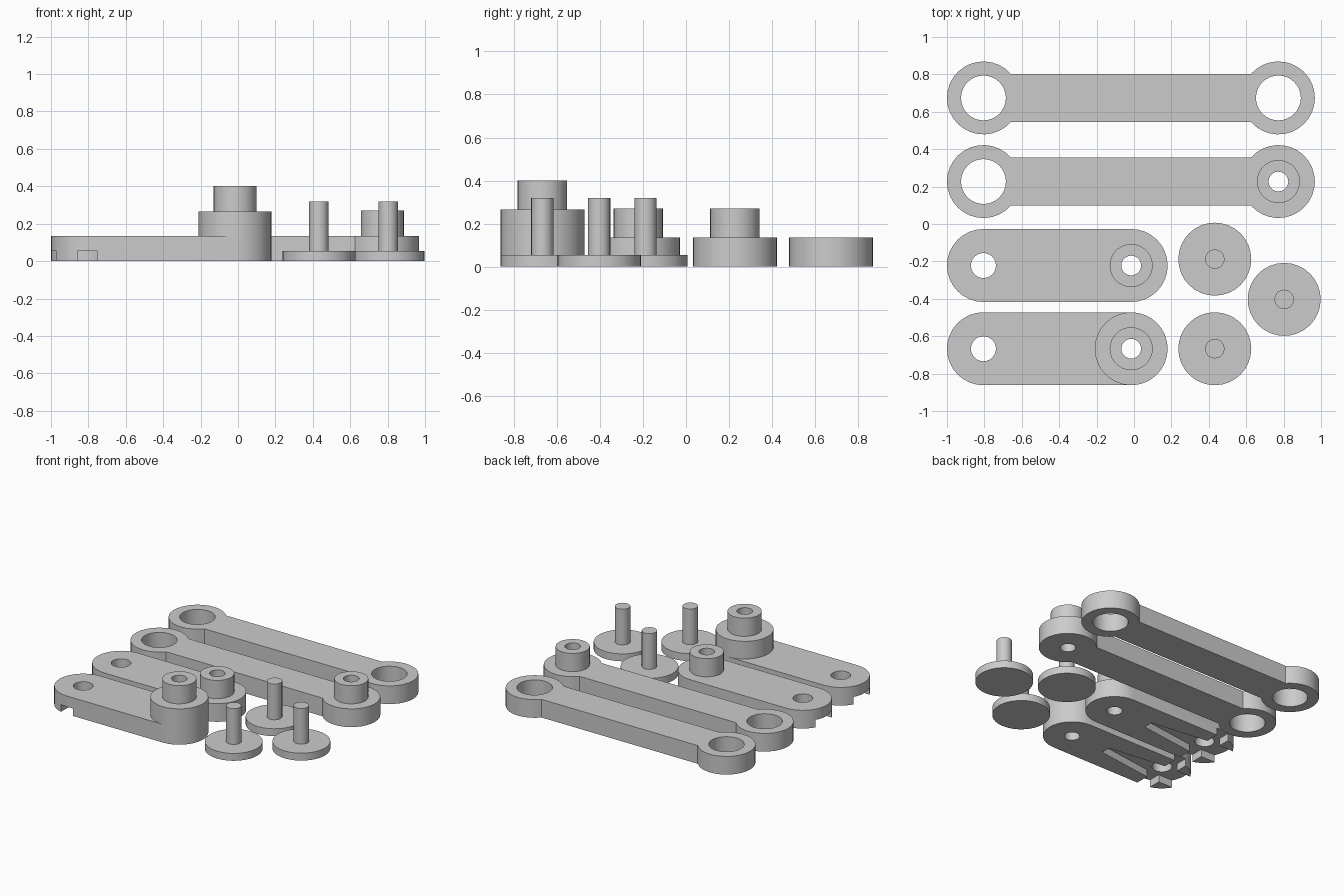
import bpy
import bmesh
from math import sin, cos, pi, asin

if "Cube" in bpy.data.objects:
    bpy.data.objects.remove(bpy.data.objects["Cube"])

grey = bpy.data.materials.new("plain grey")
grey.use_nodes = True
grey.diffuse_color = (0.6, 0.6, 0.6, 1)
grey.node_tree.nodes["Principled BSDF"].inputs["Base Color"].default_value = (0.6, 0.6, 0.6, 1)

LEFT_X = -0.805      # shared centre line of all left arm ends
END_R = 0.195        # radius of arm ends, hubs and pin heads
PLATE = 0.135        # arm thickness
BORE = 0.053         # hole through the bosses
RECESS = 0.055       # depth of the underside recess


def prism(name, outline, z0, z1):
    """Extrude a counter-clockwise outline between two heights."""
    bm = bmesh.new()
    base = bm.faces.new([bm.verts.new((x, y, z0)) for x, y in outline])
    new = bmesh.ops.extrude_face_region(bm, geom=[base])["geom"]
    bmesh.ops.translate(bm, vec=(0, 0, z1 - z0),
                        verts=[v for v in new if isinstance(v, bmesh.types.BMVert)])
    bmesh.ops.recalc_face_normals(bm, faces=bm.faces)
    mesh = bpy.data.meshes.new(name)
    bm.to_mesh(mesh)
    bm.free()
    mesh.materials.append(grey)
    obj = bpy.data.objects.new(name, mesh)
    bpy.context.collection.objects.link(obj)
    return obj


def arc(x, y, r, start, end, steps):
    return [(x + r * cos(start + (end - start) * i / steps),
             y + r * sin(start + (end - start) * i / steps)) for i in range(steps + 1)]


def disc(name, x, y, r, z0, z1, sides=32):
    return prism(name, arc(x, y, r, 0, 2 * pi, sides)[:-1], z0, z1)


def combine(obj, other, operation):
    """Apply a boolean and discard the helper."""
    mod = obj.modifiers.new(operation, 'BOOLEAN')
    mod.operation, mod.solver, mod.object = operation, 'EXACT', other
    activate(obj)
    bpy.ops.object.modifier_apply(modifier=mod.name)
    bpy.data.objects.remove(other)


def activate(obj):
    bpy.ops.object.select_all(action='DESELECT')
    obj.select_set(True)
    bpy.context.view_layer.objects.active = obj


def smooth(obj):
    activate(obj)
    bpy.ops.object.shade_smooth_by_angle(angle=pi / 6)


def arm_plate(name, y, right_x, half_width):
    """Round-ended bar; the ends bulge when the bar is narrower than them."""
    a = asin(half_width / END_R)
    steps = 16 if half_width == END_R else 24
    return prism(name, arc(LEFT_X, y, END_R, a, 2 * pi - a, steps)
                 + arc(right_x, y, END_R, a - pi, pi - a, steps), 0, PLATE)


def drill(obj, x, y, r, sides=24):
    combine(obj, disc("drill", x, y, r, -0.1, 0.6, sides), 'DIFFERENCE')


def boss(name, x, y, z):
    tube = disc(name, x, y, 0.115, z, z + PLATE, 28)
    drill(tube, x, y, BORE, 20)
    smooth(tube)


def horn_recess(obj, y):
    """Cross-shaped recess in the underside, with one long tapering leg."""
    x = LEFT_X
    long_leg = [(x - 0.3, y - 0.095), (x + 0.04, y - 0.095), (x + 0.495, y - 0.035),
                (x + 0.495, y + 0.035), (x + 0.04, y + 0.095), (x - 0.3, y + 0.095)]
    side_legs = [(x - 0.052, y - 0.3), (x + 0.052, y - 0.3),
                 (x + 0.052, y + 0.3), (x - 0.052, y + 0.3)]
    for outline in (long_leg, side_legs):
        combine(obj, prism("recess", outline, -0.1, RECESS), 'DIFFERENCE')


# Two long links: one with open eyes, one with a boss on its right end
LONG_X, BAR = 0.772, 0.129
open_link = arm_plate("open_long_link", 0.674, LONG_X, BAR)
drill(open_link, LEFT_X, 0.674, 0.12, 32)
drill(open_link, LONG_X, 0.674, 0.12, 32)
smooth(open_link)

boss_link = arm_plate("bossed_long_link", 0.227, LONG_X, BAR)
drill(boss_link, LEFT_X, 0.227, 0.12, 32)
drill(boss_link, LONG_X, 0.227, BORE, 20)
smooth(boss_link)
boss("long_link_boss", LONG_X, 0.227, PLATE)

# Two short drive arms, the front one with a raised hub
SHORT_X = -0.015
for label, y, raised in (("low", -0.222, False), ("high", -0.667, True)):
    arm = arm_plate(label + "_drive_arm", y, SHORT_X, END_R)
    horn_recess(arm, y)
    drill(arm, LEFT_X, y, 0.067)
    drill(arm, SHORT_X, y, BORE, 20)
    smooth(arm)
    top = PLATE
    if raised:
        hub = disc(label + "_arm_hub", SHORT_X, y, END_R, PLATE, 0.266)
        drill(hub, SHORT_X, y, BORE, 20)
        smooth(hub)
        top = 0.266
    boss(label + "_arm_boss", SHORT_X, y, top)

# Three headed pins
for label, x, y in (("back", 0.432, -0.188), ("front", 0.432, -0.667), ("side", 0.803, -0.403)):
    pin = disc(label + "_pin", x, y, END_R, 0, 0.055)
    combine(pin, disc("stem", x, y, 0.052, 0.03, 0.32, 20), 'UNION')
    smooth(pin)
